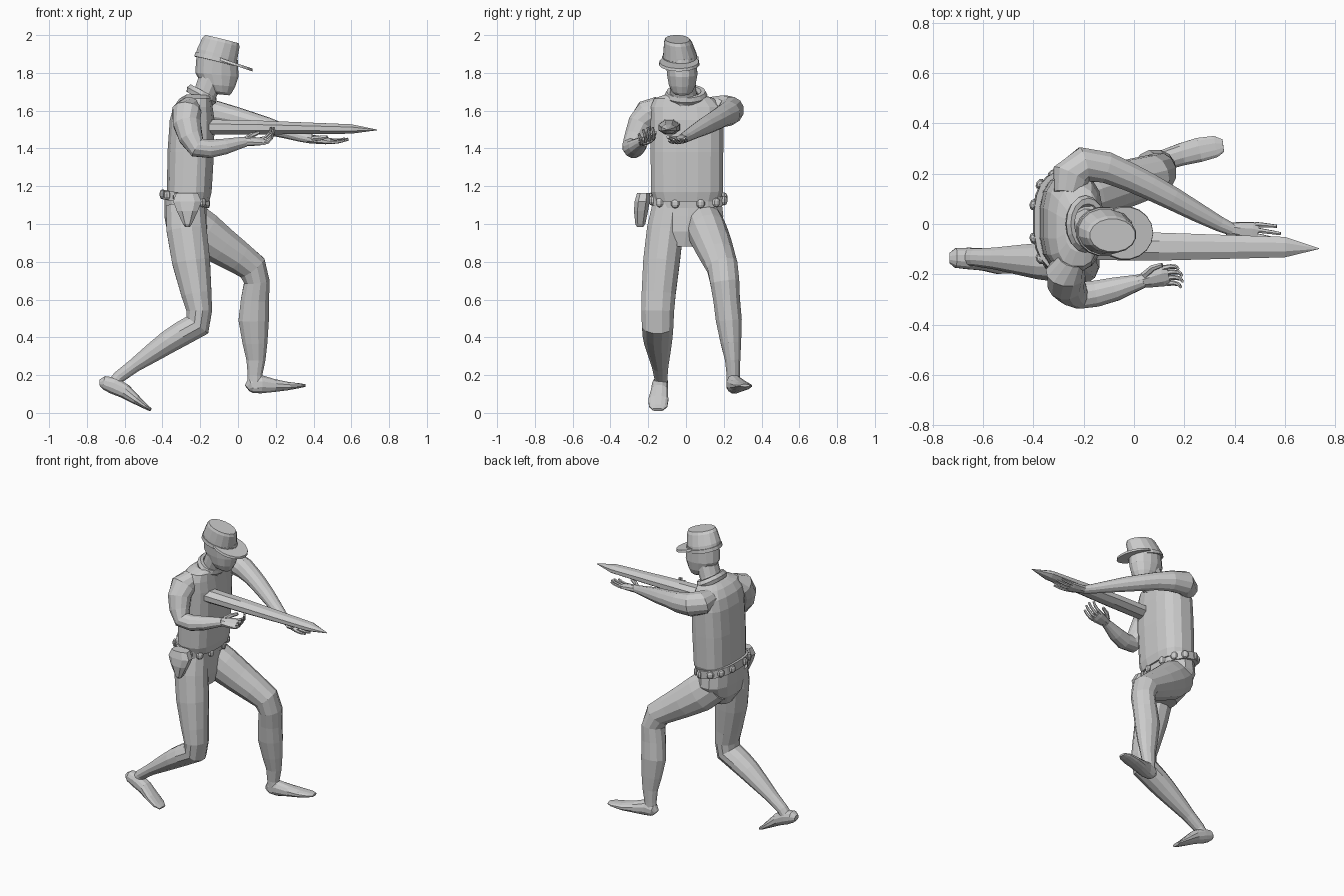
import bpy, bmesh, math
from mathutils import Vector, Matrix


def tube(name, stations, n=12, ref=(0, 1, 0), p=2.0, axis=None):
    """Loft rings (x, y, z, radius along ref, radius across) into a capped mesh."""
    bm = bmesh.new()
    pts = [Vector(s[:3]) for s in stations]
    rings = []
    for i, s in enumerate(stations):
        t = Vector(axis) if axis else pts[min(i + 1, len(pts) - 1)] - pts[max(i - 1, 0)]
        t.normalize()
        u = Vector(ref)
        u = (u - u.dot(t) * t).normalized()
        v = t.cross(u)
        ring = []
        for k in range(n):
            ang = 2 * math.pi * (k + 0.5) / n
            c, d = math.cos(ang), math.sin(ang)
            c = math.copysign(abs(c) ** (2 / p), c)
            d = math.copysign(abs(d) ** (2 / p), d)
            ring.append(bm.verts.new(pts[i] + u * c * s[3] + v * d * s[4]))
        rings.append(ring)
    for a, b in zip(rings, rings[1:]):
        for k in range(n):
            j = (k + 1) % n
            bm.faces.new((a[k], a[j], b[j], b[k]))
    bm.faces.new(rings[0])
    bm.faces.new(rings[-1])
    bmesh.ops.recalc_face_normals(bm, faces=bm.faces)
    me = bpy.data.meshes.new(name)
    bm.to_mesh(me)
    bm.free()
    ob = bpy.data.objects.new(name, me)
    bpy.context.collection.objects.link(ob)
    return ob


def hand(name, wrist, forward, across, curl, thumb_side):
    """Palm, four curling fingers and a thumb."""
    w = Vector(wrist)
    f = Vector(forward).normalized()
    a = Vector(across)
    a = (a - a.dot(f) * f).normalized()
    up = f.cross(a)
    if up.z < 0:
        up = -up

    def st(al, ac, h, ra, rb):
        return (*(w + f * al + a * ac + up * h), ra, rb)

    tube(name + "_palm", [st(-.02, 0, 0, .026, .024), st(.03, 0, 0, .036, .022),
                          st(.08, 0, 0, .044, .018), st(.105, 0, .002, .04, .013)], 8, a)
    for i in range(4):
        o = (i - 1.5) * .022
        L = (.085, .105, .11, .095)[i] if thumb_side > 0 else (.095, .11, .105, .085)[i]
        fs, al, h = [], .09, 0
        for k in range(4):
            fs.append(st(al, o * (1 + .07 * k), h, .0115 - .0015 * k, .011 - .0015 * k))
            al += L / 3 * math.cos(curl * (k + .5))
            h += L / 3 * math.sin(curl * (k + .5))
        tube(f"{name}_finger_{i + 1}", fs, 6, a)
    t = thumb_side
    tube(name + "_thumb", [st(.01, .022 * t, .005, .015, .015), st(.05, .05 * t, .018, .014, .013),
                           st(.09, .058 * t, .03, .009, .009)], 6, up)


# Torso
tube("torso", [(-.26, .005, 1.12, .175, .11), (-.258, .005, 1.17, .193, .12),
               (-.25, .005, 1.38, .195, .125), (-.243, .005, 1.55, .195, .12),
               (-.238, 0, 1.62, .19, .105), (-.225, -.01, 1.665, .16, .085),
               (-.21, -.01, 1.685, .1, .065)], 16, p=2.7, axis=(0, 0, 1))

# Collar ring
bpy.ops.mesh.primitive_torus_add(major_segments=16, minor_segments=6, major_radius=.082, minor_radius=.02,
                                 location=(-.193, 0, 1.683), rotation=(0, math.radians(28), 0))
collar = bpy.context.object
collar.name = "collar"
collar.scale = (.85, 1.12, 1.3)

# Neck and head
tube("neck", [(-.2, -.008, 1.64, .078, .068), (-.17, -.015, 1.70, .072, .064), (-.14, -.02, 1.77, .07, .07)])
tube("head", [(-.085, -.02, 1.685, .035, .04), (-.095, -.02, 1.70, .055, .062),
              (-.105, -.02, 1.735, .072, .09), (-.112, -.02, 1.79, .082, .115),
              (-.11, -.025, 1.88, .085, .11)], 14, axis=(.1, 0, 1))

# Cap with crown, band and visor
tilt = (.24, .03, .97)
tube("cap_crown", [(-.118, -.03, 1.865, .094, .112), (-.11, -.032, 1.9, .09, .112),
                   (-.09, -.042, 1.962, .075, .103), (-.085, -.045, 1.978, .066, .094)], 16, axis=tilt)
tube("cap_band", [(-.12, -.03, 1.86, .1, .117), (-.115, -.03, 1.882, .098, .116)], 16, axis=tilt)
tube("cap_visor", [(-.037, -.036, 1.846, .108, .12), (-.034, -.036, 1.86, .104, .116)], 18, axis=(.32, 0, .95))

# Belt, studs and holster
ba = Vector((.2, 0, .98)).normalized()
tube("belt", [(-.284, .01, 1.108, .198, .122), (-.278, .01, 1.158, .198, .122)], 20, p=2.5, axis=ba)
for i in range(12):
    g = 2 * math.pi * (i + .5) / 12
    c, s = math.cos(g), math.sin(g)
    x = .124 * math.copysign(abs(c) ** .8, c)
    y = .198 * math.copysign(abs(s) ** .8, s)
    ctr = Vector((-.281 + x, .01 + y, 1.133 - .2 * x))
    bpy.ops.mesh.primitive_uv_sphere_add(segments=8, ring_count=5, radius=.024, location=ctr,
                                         rotation=(0, 0, math.atan2(y / .039, x / .015)))
    stud = bpy.context.object
    stud.name = f"belt_stud_{i + 1}"
    stud.scale = (.6, 1, 1.1)
tube("holster", [(-.27, -.225, 1.165, .036, .06), (-.268, -.232, 1.12, .042, .08),
                 (-.268, -.238, 1.07, .04, .06), (-.268, -.242, 1.0, .028, .025),
                 (-.268, -.243, .985, .018, .014)], 8, axis=(0, 0, -1), p=2.6)

# Pelvis and legs
tube("pelvis", [(-.278, .01, 1.14, .18, .11), (-.278, .01, 1.04, .192, .112),
                (-.27, .0, .96, .16, .105), (-.255, -.01, .88, .07, .07)], 14, axis=(0, 0, 1), p=2.3)
tube("trailing_leg", [(-.28, -.09, 1.1, .09, .105), (-.272, -.11, .97, .1, .11),
                      (-.248, -.13, .8, .1, .104), (-.22, -.145, .63, .093, .083),
                      (-.205, -.15, .54, .09, .07), (-.215, -.15, .465, .086, .075),
                      (-.3, -.15, .418, .082, .068), (-.37, -.148, .375, .075, .063),
                      (-.45, -.143, .32, .062, .053), (-.55, -.137, .25, .045, .038),
                      (-.63, -.133, .19, .036, .034), (-.66, -.133, .15, .036, .036)])
tube("leading_leg", [(-.28, .085, 1.03, .1, .115), (-.19, .115, .955, .105, .12),
                     (-.09, .145, .885, .1, .104), (.0, .17, .825, .092, .09),
                     (.075, .193, .77, .084, .082), (.1, .205, .695, .08, .07),
                     (.09, .215, .6, .073, .077), (.083, .227, .49, .071, .083),
                     (.09, .238, .37, .056, .068), (.095, .247, .28, .042, .052),
                     (.09, .25, .2, .036, .04), (.092, .25, .13, .036, .042)])

# Feet
tube("trailing_foot", [(-.733, -.135, .158, .022, .018), (-.71, -.135, .16, .04, .036),
                       (-.66, -.137, .145, .044, .046), (-.6, -.14, .115, .046, .04),
                       (-.54, -.146, .07, .054, .026), (-.49, -.148, .034, .05, .014),
                       (-.462, -.15, .0165, .03, .009)], 12, p=2.3)
tube("leading_foot", [(.05, .248, .13, .02, .022), (.068, .25, .145, .036, .042),
                      (.12, .255, .152, .042, .05), (.19, .277, .145, .046, .035),
                      (.26, .295, .142, .05, .023), (.325, .308, .144, .044, .013),
                      (.355, .312, .145, .026, .007)], 12, p=2.3)

# Arms
tube("right_arm", [(-.25, -.14, 1.63, .05, .055), (-.272, -.195, 1.592, .075, .08),
                   (-.27, -.24, 1.53, .07, .075), (-.25, -.265, 1.46, .062, .066),
                   (-.215, -.283, 1.405, .056, .056), (-.15, -.277, 1.398, .054, .05),
                   (-.07, -.258, 1.41, .048, .043), (.0, -.237, 1.427, .035, .033),
                   (.04, -.225, 1.435, .028, .027)])
tube("left_arm", [(-.26, .12, 1.625, .05, .06), (-.25, .19, 1.61, .075, .08),
                  (-.2, .237, 1.6, .075, .072), (-.11, .225, 1.585, .066, .064),
                  (-.02, .188, 1.567, .056, .058), (.06, .15, 1.545, .052, .054),
                  (.15, .103, 1.52, .047, .048), (.25, .048, 1.49, .037, .04),
                  (.34, .0, 1.462, .029, .031), (.39, -.022, 1.45, .025, .026)], ref=(0, 0, 1))

# Hands
hand("right_hand", (.035, -.225, 1.436), (1, .22, .02), (0, 1, .35), .55, 1)
hand("left_hand", (.39, -.022, 1.45), (1, -.14, -.12), (0, 1, .15), .14, -1)

# Held tapering barrel
tube("barrel", [(-.17, -.088, 1.513, .06, .044), (.1, -.09, 1.511, .06, .04),
                (.6, -.092, 1.503, .044, .027), (.735, -.098, 1.498, .002, .002)], 8)
